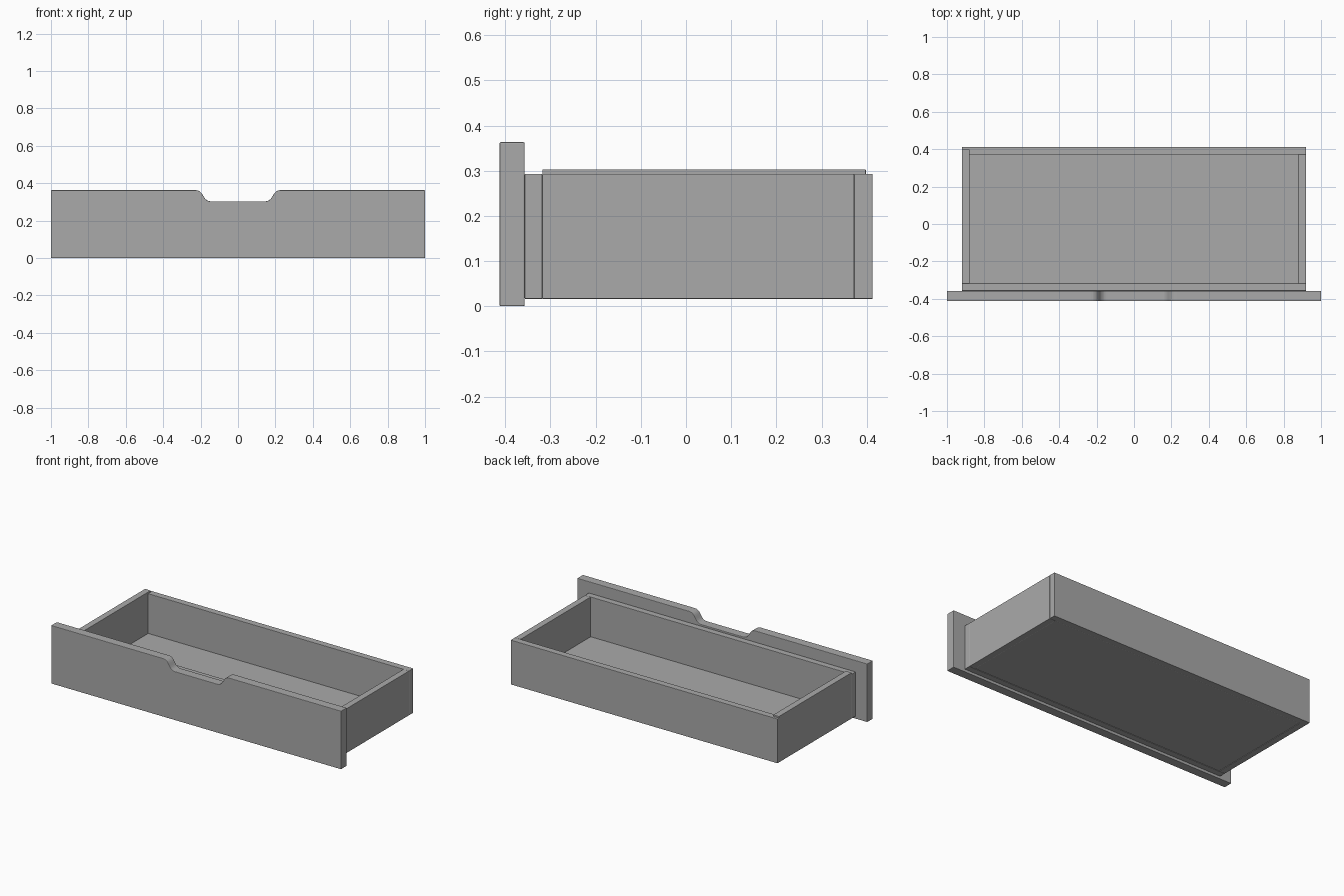
import bpy, bmesh, math
from mathutils import Vector

if "Cube" in bpy.data.objects:
    bpy.data.objects.remove(bpy.data.objects["Cube"])

wood = bpy.data.materials.new("plain_grey")
wood.diffuse_color = (0.4, 0.4, 0.4, 1)
wood.use_nodes = True
wood.node_tree.nodes["Principled BSDF"].inputs["Base Color"].default_value = wood.diffuse_color


def finish(name, bm, bevel):
    bmesh.ops.recalc_face_normals(bm, faces=bm.faces)
    mesh = bpy.data.meshes.new(name)
    bm.to_mesh(mesh)
    bm.free()
    mesh.materials.append(wood)
    ob = bpy.data.objects.new(name, mesh)
    bpy.context.collection.objects.link(ob)
    mod = ob.modifiers.new("soft_edges", 'BEVEL')
    mod.width = bevel
    mod.segments = 2
    mod.limit_method = 'ANGLE'
    mod.angle_limit = math.radians(40)
    return ob


def board(name, x, y, z, bevel=0.002):
    bm = bmesh.new()
    bmesh.ops.create_cube(bm, size=1)
    for v in bm.verts:
        v.co = [lo + (c + 0.5) * (hi - lo) for c, (lo, hi) in zip(v.co, (x, y, z))]
    return finish(name, bm, bevel)


def rounded(prev, corner, nxt, r, steps=5):
    # Quadratic curve replacing a sharp profile corner
    p, c, n = Vector(prev), Vector(corner), Vector(nxt)
    a, b = c + (p - c).normalized() * r, c + (n - c).normalized() * r
    ts = [i / steps for i in range(steps + 1)]
    return [a * (1 - t) ** 2 + c * 2 * t * (1 - t) + b * t * t for t in ts]


# Front panel with a rounded finger notch in its top edge
TOP, NOTCH = 0.363, 0.303
half = [(1, 0), (1, TOP)]
half += rounded((1, TOP), (0.204, TOP), (0.168, NOTCH), 0.025)
half += rounded((0.204, TOP), (0.168, NOTCH), (0, NOTCH), 0.025)
profile = [tuple(p) for p in half]
profile += [(-x, z) for x, z in reversed(profile)]
bm = bmesh.new()
face = bm.faces.new([bm.verts.new((x, -0.413, z)) for x, z in profile])
ext = bmesh.ops.extrude_face_region(bm, geom=[face])
bmesh.ops.translate(bm, vec=(0, 0.056, 0),
                    verts=[g for g in ext["geom"] if isinstance(g, bmesh.types.BMVert)])
finish("front_panel", bm, 0.003)

# Drawer box
LOW, HIGH = 0.016, 0.293
board("inner_front", (-0.92, 0.92), (-0.357, -0.318), (LOW, HIGH))
board("back_board", (-0.92, 0.92), (0.372, 0.413), (LOW, HIGH))
board("right_side", (0.88, 0.92), (-0.318, 0.372), (LOW, HIGH))
board("left_side", (-0.92, -0.88), (-0.318, 0.398), (LOW, 0.303))
board("drawer_bottom", (-0.88, 0.88), (-0.318, 0.372), (0.018, 0.046))
